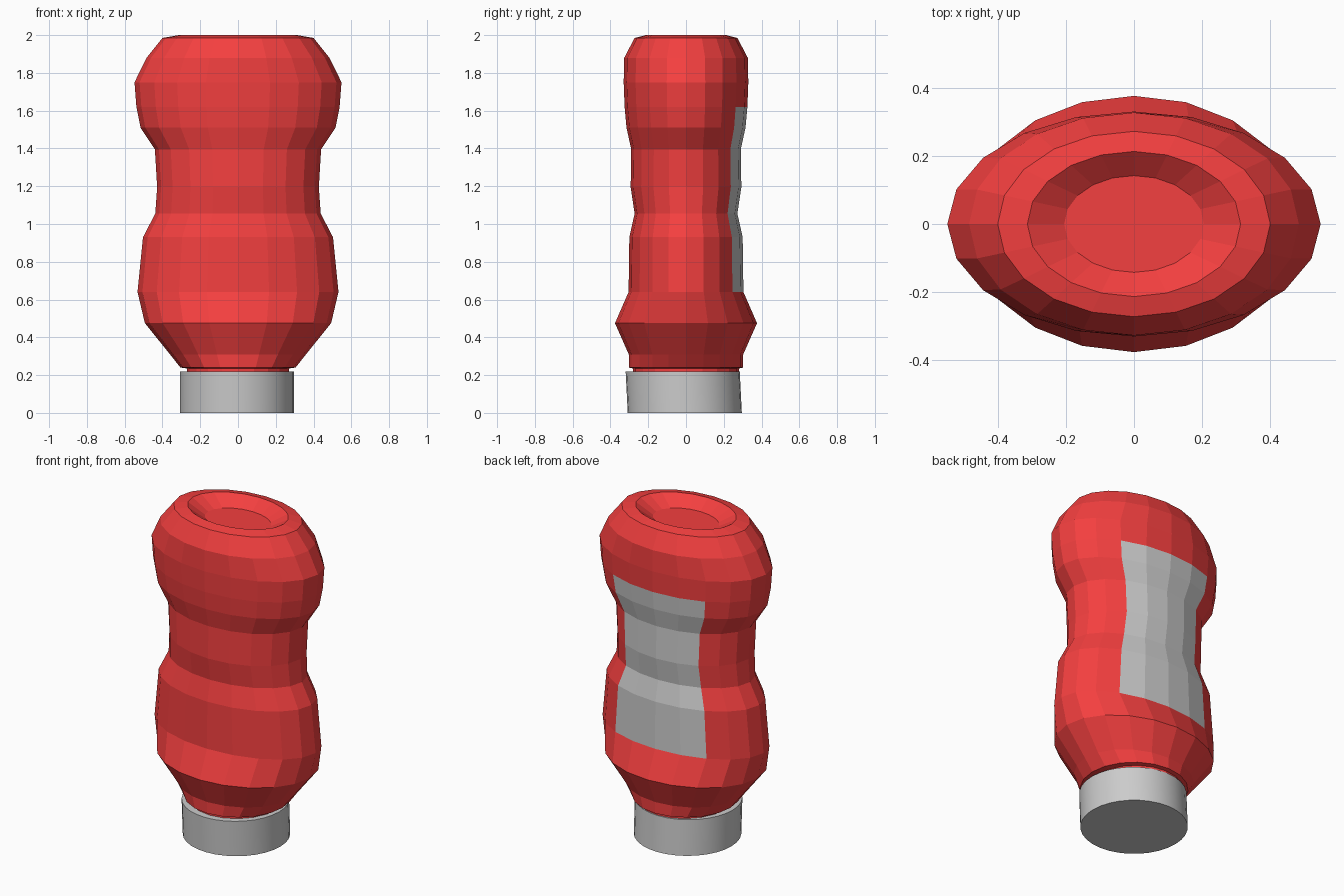
import bpy, bmesh
from math import cos, sin, tau

if "Cube" in bpy.data.objects:
    bpy.data.objects.remove(bpy.data.objects["Cube"])

SIDES = 20
red = bpy.data.materials.new("red_plastic")
red.diffuse_color = (0.9, 0.05, 0.05, 1)
red.use_nodes = True
red.node_tree.nodes["Principled BSDF"].inputs["Base Color"].default_value = red.diffuse_color

# Oval cross-sections of the bottle: height, half width, half depth
RINGS = [
    (0.20, 0.27, 0.28), (0.235, 0.27, 0.28), (0.24, 0.305, 0.303),
    (0.31, 0.36, 0.303), (0.475, 0.493, 0.376), (0.64, 0.532, 0.304),
    (0.93, 0.503, 0.30), (1.055, 0.438, 0.272), (1.195, 0.428, 0.293),
    (1.395, 0.44, 0.29), (1.51, 0.516, 0.315), (1.62, 0.538, 0.325),
    (1.75, 0.548, 0.33), (1.88, 0.484, 0.327), (1.985, 0.40, 0.272),
    (2.0, 0.313, 0.213), (1.94, 0.205, 0.142),
]


def loft(name, keep, ends):
    """Skin the rings, keeping only the quads chosen by keep(row, column)."""
    bm = bmesh.new()
    rows = [[bm.verts.new((rx * cos(tau * i / SIDES), ry * sin(tau * i / SIDES), z))
             for i in range(SIDES)] for z, rx, ry in RINGS]
    for r in range(len(rows) - 1):
        for i in range(SIDES):
            if keep(r, i):
                j = (i + 1) % SIDES
                bm.faces.new((rows[r][i], rows[r][j], rows[r + 1][j], rows[r + 1][i]))
    if ends:
        bm.faces.new(rows[0][::-1])
        bm.faces.new(rows[-1])
    bmesh.ops.delete(bm, geom=[v for v in bm.verts if not v.link_faces], context='VERTS')
    mesh = bpy.data.meshes.new(name)
    bm.to_mesh(mesh)
    bm.free()
    obj = bpy.data.objects.new(name, mesh)
    bpy.context.collection.objects.link(obj)
    return obj


def on_label(r, i):
    # four columns wide on the back, from z 0.64 to z 1.62
    return 5 <= r < 11 and 3 <= i < 7


# Bottle body with the recessed base on top, and the label set into its back
body = loft("bottle_body", lambda r, i: not on_label(r, i), True)
body.data.materials.append(red)
loft("back_label", on_label, False)

# Round cap the bottle stands on, leaning very slightly forward
bpy.ops.mesh.primitive_cylinder_add(vertices=32, radius=0.302, depth=0.22,
                                    location=(-0.006, -0.012, 0.11))
cap = bpy.context.object
cap.name = "cap"
for v in cap.data.vertices:
    v.co.y -= 0.05 * v.co.z
bpy.ops.object.shade_smooth_by_angle()
